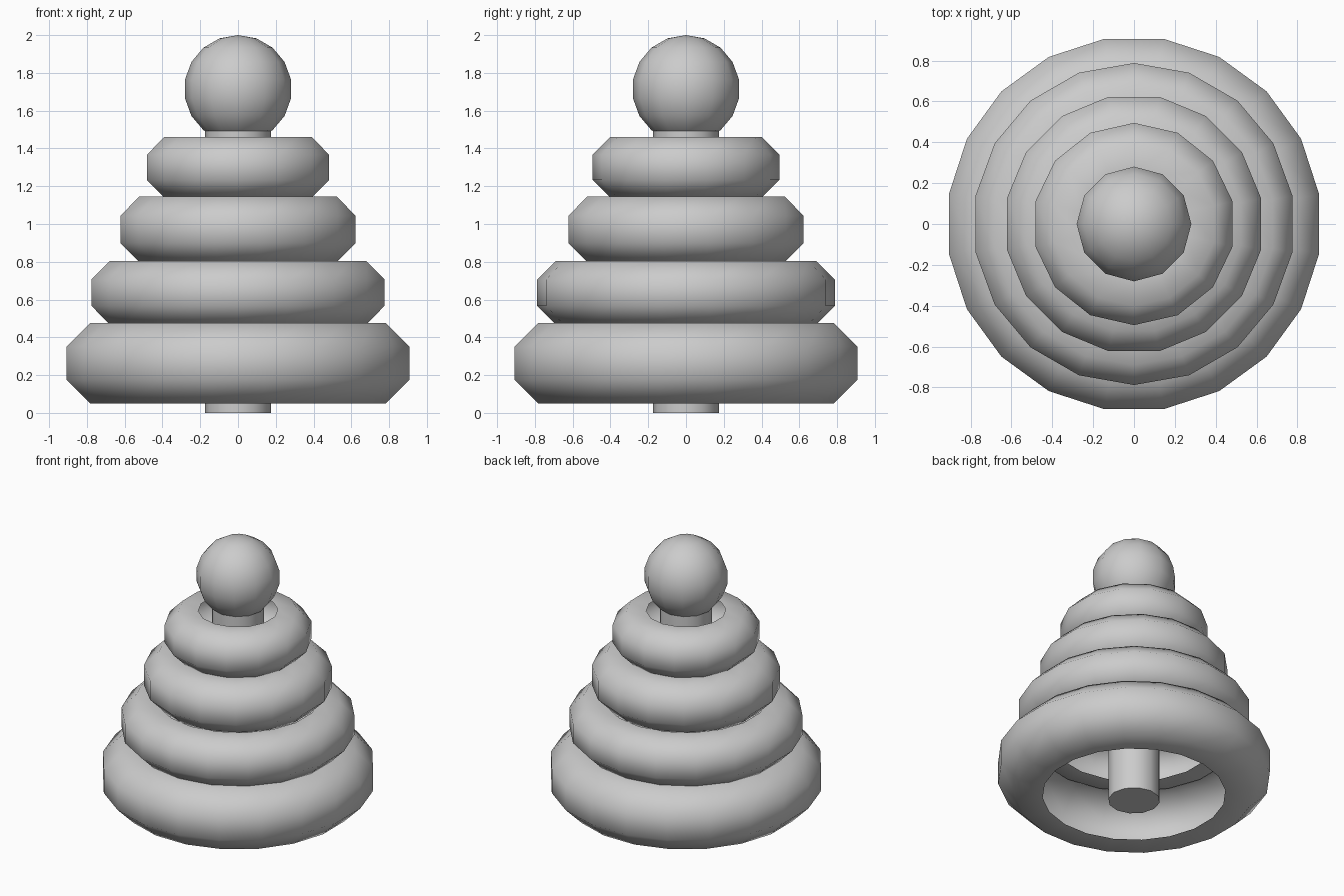
import bpy, bmesh
from math import cos, sin, pi, radians

if "Cube" in bpy.data.objects:
    bpy.data.objects.remove(bpy.data.objects["Cube"])


def ring(name, outer, z0, z1, sides):
    """Chunky ring with an eight-sided tube section, open on its hidden inner wall."""
    apothem = (z1 - z0) / 2
    tube = apothem / cos(pi / 8)
    major = outer - apothem
    zc = (z0 + z1) / 2
    bm = bmesh.new()
    loops = []
    for i in range(sides):
        a = 2 * pi * (i + 0.5) / sides
        loop = []
        for j in range(-3, 3):
            b = 2 * pi * (j + 0.5) / 8
            r = major + tube * cos(b)
            loop.append(bm.verts.new((r * cos(a), r * sin(a), zc + tube * sin(b))))
        loops.append(loop)
    for i in range(sides):
        p, q = loops[i], loops[(i + 1) % sides]
        for j in range(5):
            bm.faces.new((p[j], q[j], q[j + 1], p[j + 1])).smooth = True
    mesh = bpy.data.meshes.new(name)
    bm.to_mesh(mesh)
    bm.free()
    obj = bpy.data.objects.new(name, mesh)
    bpy.context.collection.objects.link(obj)


# Four stacked rings: outer radius, bottom, top, sides
ring("ring_bottom", 0.918, 0.05, 0.475, 20)
ring("ring_lower_middle", 0.788, 0.468, 0.805, 18)
ring("ring_upper_middle", 0.635, 0.798, 1.145, 16)
ring("ring_top", 0.495, 1.14, 1.46, 14)

# Centre post
bpy.ops.mesh.primitive_cylinder_add(vertices=12, radius=0.175, depth=1.56, location=(0, 0, 0.78))
bpy.context.object.name = "post"
bpy.ops.object.shade_smooth_by_angle(angle=radians(40))

# Ball on top
bpy.ops.mesh.primitive_uv_sphere_add(segments=12, ring_count=9, radius=0.285, location=(0, 0, 1.715))
ball = bpy.context.object
ball.name = "ball"
bpy.ops.object.shade_smooth()
